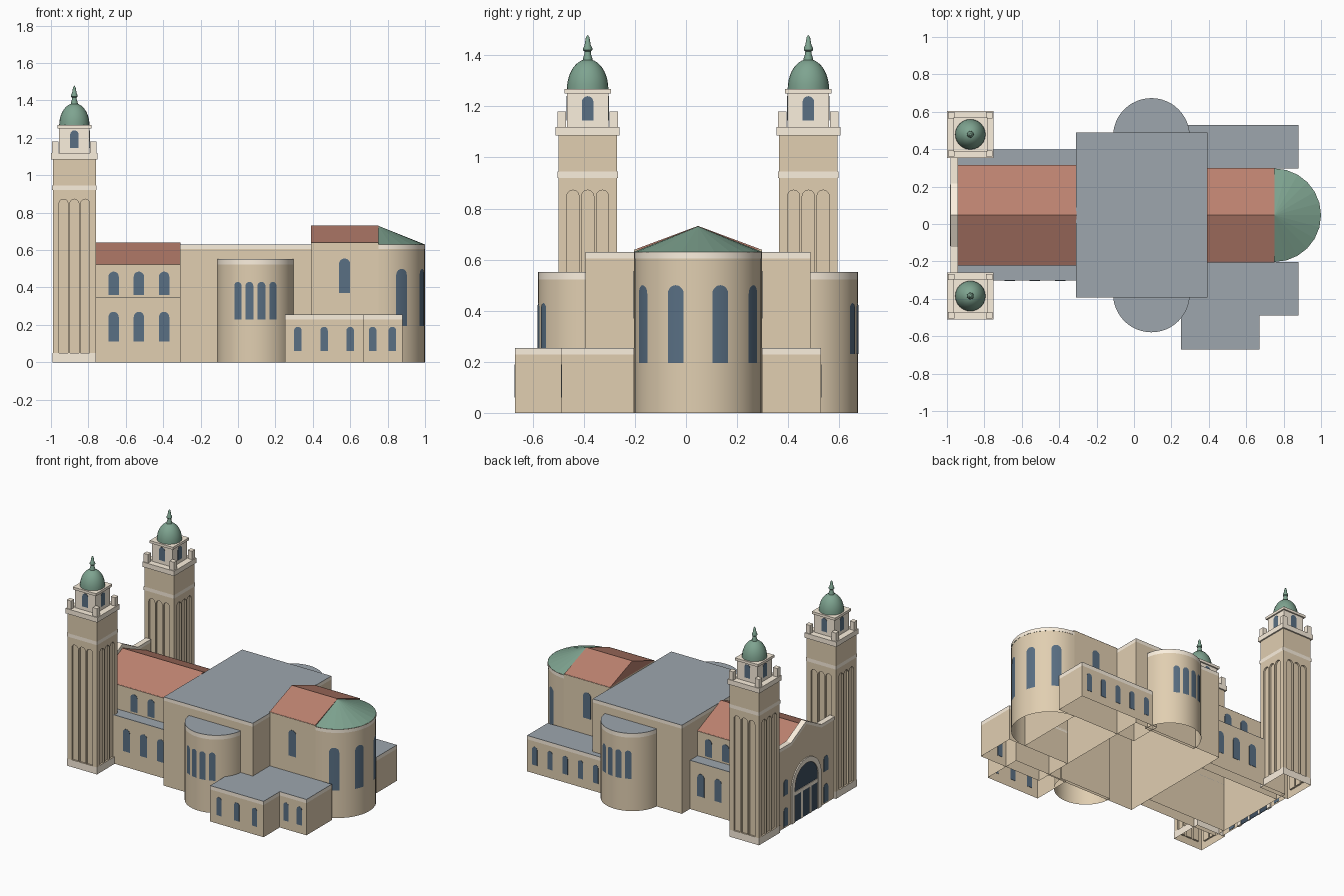
import bpy, bmesh
from math import sin, cos, pi, radians, sqrt
from mathutils import Vector as V

if "Cube" in bpy.data.objects:
    bpy.data.objects.remove(bpy.data.objects["Cube"])

YC = 0.047          # long axis of the building
TX, TY = -0.875, 0.432


def material(name, rgb):
    m = bpy.data.materials.new(name)
    m.diffuse_color = (*rgb, 1)
    m.use_nodes = True
    m.node_tree.nodes["Principled BSDF"].inputs["Base Color"].default_value = m.diffuse_color
    return m


STONE = material("stone", (0.75, 0.62, 0.44))
TRIM = material("pale_trim", (0.97, 0.87, 0.73))
TILE = material("red_tile", (0.50, 0.22, 0.16))
SLATE = material("grey_roof", (0.34, 0.38, 0.42))
COPPER = material("green_copper", (0.21, 0.37, 0.28))
GLASS = material("window_glass", (0.10, 0.16, 0.23))
DARK = material("dark_door", (0.05, 0.08, 0.12))
curved = []


def finish(name, bm, mat, smooth=False, drop=None):
    """drop: 'below' leaves the shell open underneath, 'both' leaves only the sides."""
    bmesh.ops.recalc_face_normals(bm, faces=bm.faces)
    if drop:
        gone = [f for f in bm.faces if f.normal.z < -.9 or (drop == "both" and f.normal.z > .9)]
        bmesh.ops.delete(bm, geom=gone, context='FACES')
    me = bpy.data.meshes.new(name)
    bm.to_mesh(me)
    bm.free()
    me.materials.append(mat)
    ob = bpy.data.objects.new(name, me)
    bpy.context.collection.objects.link(ob)
    if smooth:
        curved.append(ob)
    return ob


def make(name, mat, solids, smooth=False, drop=None):
    """One object from several (outline, extrusion vector) solids."""
    bm = bmesh.new()
    for pts, vec in solids:
        a = [bm.verts.new(V(p)) for p in pts]
        b = [bm.verts.new(V(p) + V(vec)) for p in pts]
        bm.faces.new(a[::-1])
        bm.faces.new(b)
        for i in range(len(a)):
            j = (i + 1) % len(a)
            bm.faces.new((a[i], a[j], b[j], b[i]))
    return finish(name, bm, mat, smooth, drop)


def box(x0, x1, y0, y1, z0, z1):
    return [(x0, y0, z0), (x1, y0, z0), (x1, y1, z0), (x0, y1, z0)], (0, 0, z1 - z0)


def block(cx, cy, h, z0, z1):
    return box(cx - h, cx + h, cy - h, cy + h, z0, z1)


def arch_uz(w, z0, z1, n=10):
    r = w / 2
    return [(-r, z0), (r, z0)] + [(r * cos(pi * i / n), z1 - r + r * sin(pi * i / n)) for i in range(n + 1)]


def panel(x, y, ang, outline, depth):
    """Outline in (sideways, z) extruded along the facing angle, centred on the wall."""
    n, t = V((cos(ang), sin(ang), 0)), V((-sin(ang), cos(ang), 0))
    o = V((x, y, 0)) - n * depth / 2
    return [o + t * u + V((0, 0, z)) for u, z in outline], n * depth


def window(x, y, ang, w, z0, z1, depth=0.004):
    return panel(x, y, ang, arch_uz(w, z0, z1)[2:] + arch_uz(w, z0, z1)[:2], depth)


def curved_windows(name, cx, cy, r, angles, w, z0, z1, n=10):
    """Arched panes wrapped round a cylindrical wall."""
    bm = bmesh.new()
    for a in angles:
        cols = []
        for i in range(n + 1):
            u = -w / 2 * cos(pi * i / n)
            x, y = cx + r * cos(a + u / r), cy + r * sin(a + u / r)
            top = z1 - w / 2 + sqrt(max(0, w * w / 4 - u * u))
            cols.append((bm.verts.new((x, y, z0)), bm.verts.new((x, y, top))))
        for p, q in zip(cols, cols[1:]):
            bm.faces.new((p[0], q[0], q[1], p[1]))
    ob = finish(name, bm, GLASS, True)
    return ob


def lathe(name, mat, cx, cy, profile, steps=24):
    bm = bmesh.new()
    vs = [bm.verts.new((cx + r, cy, z)) for r, z in profile]
    es = [bm.edges.new(p) for p in zip(vs, vs[1:])]
    bmesh.ops.spin(bm, geom=vs + es, cent=(cx, cy, 0), axis=(0, 0, 1), angle=2 * pi, steps=steps)
    bmesh.ops.remove_doubles(bm, verts=bm.verts, dist=1e-5)
    return finish(name, bm, mat, True)


def half_round(cx, cy, r, face, z0, z1, n=24):
    return [(cx + r * cos(face + pi * (i / n - .5)), cy + r * sin(face + pi * (i / n - .5)), z0)
            for i in range(n + 1)], (0, 0, z1 - z0)


def gable(x0, x1, h, z0, z1):
    return [(x0, YC - h, z0), (x0, YC + h, z0), (x0, YC, z1)], (x1 - x0, 0, 0)


def shell(name, shape, z_trim, z_top, smooth=False):
    """Open walls, pale cornice band and flat grey roof over one footprint."""
    make(name, STONE, [shape(0, z_trim)], smooth, "both")
    make(name + "_cornice", TRIM, [shape(z_trim, z_top - .002)], smooth, "both")
    make(name + "_roof", SLATE, [shape(z_top - .002, z_top)], smooth, "below")


# Nave, aisles and their roofs
make("nave_walls", STONE, [box(-0.94, -0.31, YC - .265, YC + .265, 0, .525)], drop="both")
make("nave_roof", TILE, [gable(-0.94, -0.307, .268, .523, .64)], drop="below")
make("aisles", STONE, [box(-0.94, -0.31, YC - .35, YC + .35, 0, .343)], drop="both")
make("aisle_roofs", SLATE, [box(-0.94, -0.31, YC + min(s * .265, s * .35), YC + max(s * .265, s * .35), .343, .347)
                            for s in (-1, 1)], drop="below")
wins = []
for s in (-1, 1):
    for x in (-0.665, -0.53, -0.395):
        wins += [window(x, YC + s * .35, s * pi / 2, .055, .11, .27),
                 window(x, YC + s * .265, s * pi / 2, .055, .36, .485)]
make("nave_windows", GLASS, wins)

# West front with stepped gable coping
top = [(.32, .56), (.17, .56), (0, .65), (-.17, .56), (-.32, .56)]
make("west_front", STONE, [([(-.975, YC + u, z) for u, z in [(-.32, 0), (.32, 0)] + top], (.035, 0, 0))], drop="below")
make("gable_coping", TRIM, [([(-.98, YC + u, z) for u, z in top + [(u, z + .022) for u, z in top[::-1]]],
                             (.04, 0, 0))])

# Portal: arched surround, tympanum glass, lintel, doors, side openings
outer, inner = arch_uz(.33, 0, .41, 20), arch_uz(.26, 0, .375, 20)
ring = outer[2:] + [outer[0], inner[0]] + inner[2:][::-1] + [inner[1], outer[1]]
make("portal_surround", TRIM, [panel(-.975, YC, pi, ring, .016)])
make("portal_glass", DARK, [panel(-.975, YC, pi, inner, .004)])
make("portal_frame", TRIM, [box(-.981, -.97, YC - .13, YC + .13, .19, .215)]
     + [box(-.980, -.97, YC + u - .009, YC + u + .009, 0, .19) for u in (-.05, .05)])
make("front_openings", GLASS, [window(-.975, YC + u, pi, .05, z0, z1)
                               for u in (-.225, .225) for z0, z1 in ((.01, .14), (.23, .34))])

# Transept block with rounded ends
shell("transept", lambda a, b: box(-.309, .392, YC - .441, YC + .441, a, b), .605, .63)
for s, side in ((-1, "front"), (1, "back")):
    cx, cy, f = .093, YC + s * .421, s * pi / 2
    shell(side + "_round_end", lambda a, b: half_round(cx, cy, .205, f, a, b), .522, .552, True)
    curved_windows(side + "_round_windows", cx, cy, .207,
                   [f + radians(a) for a in (-27, -9, 9, 27)], .043, .23, .43)

# Choir and apse
make("choir", STONE, [box(.39, .75, YC - .25, YC + .25, 0, .64)], drop="both")
make("choir_roof", TILE, [gable(.39, .75, .252, .638, .732)], drop="below")
make("choir_windows", GLASS, [window(.57, YC + s * .25, s * pi / 2, .06, .37, .555) for s in (-1, 1)])
make("apse", STONE, [half_round(.75, YC, .249, 0, 0, .605)], True, "both")
make("apse_cornice", TRIM, [half_round(.75, YC, .25, 0, .605, .63)], True, "both")
curved_windows("apse_windows", .75, YC, .2505, [radians(a) for a in (-60, -20.5, 20.5, 60)], .066, .195, .5)
bm = bmesh.new()
for p in half_round(.75, YC, .25, 0, .63, 1, 12)[0] + [(.75, YC, .73)]:
    bm.verts.new(p)
bmesh.ops.convex_hull(bm, input=bm.verts)
finish("apse_roof", bm, COPPER, drop="below")

# Low annexes with cornice and flat roof
for name, foot, xs in (("front_annex", (.25, .67, -.67, -.385), (.32, .46, .6)),
                       ("front_side_annex", (.39, .88, -.488, YC - .25), (.72, .825)),
                       ("back_annex", (.25, .88, YC + .25, .528), (.34, .46, .58, .7, .82))):
    shell(name, lambda a, b: box(*foot, a, b), .228, .255)
    y, ang = (foot[3], pi / 2) if name.startswith("back") else (foot[2], -pi / 2)
    make(name + "_windows", GLASS, [window(x, y, ang, .04, .06, .19) for x in xs])

# Twin towers
for s, side in ((-1, "front"), (1, "back")):
    cy, n = YC + s * TY, side + "_tower_"
    faces = [(k * pi / 2, cos(k * pi / 2), sin(k * pi / 2)) for k in range(4)]
    shaft = make(n + "shaft", STONE, [block(TX, cy, .115, 0, 1.085)])
    # Three tall arched recesses cut in each face
    cutter = make(n + "cutter", STONE, [
        window(TX + .115 * c - u * d, cy + .115 * d + u * c, a, .048, .05, .872, .024)
        for a, c, d in faces for u in (-.058, 0, .058)])
    cutter.hide_render = True
    mod = shaft.modifiers.new("recesses", 'BOOLEAN')
    mod.operation, mod.solver, mod.object = 'DIFFERENCE', 'EXACT', cutter
    dg = bpy.context.evaluated_depsgraph_get()
    bm = bmesh.new()
    bm.from_mesh(shaft.evaluated_get(dg).to_mesh())
    shaft.modifiers.clear()
    bmesh.ops.delete(bm, geom=[f for f in bm.faces if abs(f.normal.z) > .9 and f.calc_area() > .03], context='FACES')
    bm.to_mesh(shaft.data)
    bm.free()
    bpy.data.objects.remove(cutter)
    # Bands, parapet posts, belfry and cornice
    make(n + "bands", TRIM, [block(TX, cy, .117, 0, .05), block(TX, cy, .119, .92, .945)], drop="both")
    make(n + "ledge", TRIM, [block(TX, cy, .125, 1.085, 1.12)])
    make(n + "corner_posts", TRIM, [block(TX + i * .102, cy + j * .102, .017, 1.12, 1.18)
                                    for i in (-1, 1) for j in (-1, 1)])
    make(n + "belfry", TRIM, [block(TX, cy, .081, 1.12, 1.25), block(TX, cy, .091, 1.25, 1.268)])
    make(n + "belfry_windows", GLASS, [window(TX + .081 * c, cy + .081 * d, a, .045, 1.145, 1.24)
                                       for a, c, d in faces])
    # Dome and finial
    lathe(n + "dome", COPPER, TX, cy, [
        (.081 * cos(pi / 2 * i / 10), 1.268 + .117 * sin(pi / 2 * i / 10)) for i in range(10)] + [(0, 1.385)])
    lathe(n + "finial", COPPER, TX, cy, [(.019, 1.375), (.018, 1.39), (.013, 1.405), (.012, 1.415), (.018, 1.42),
                                         (.018, 1.428), (.012, 1.44), (.007, 1.47), (0, 1.48)], 12)

# Smooth the curved parts, keeping hard edges
for ob in bpy.context.view_layer.objects:
    ob.select_set(ob in curved)
bpy.context.view_layer.objects.active = curved[0]
bpy.ops.object.shade_smooth_by_angle(angle=radians(30))
